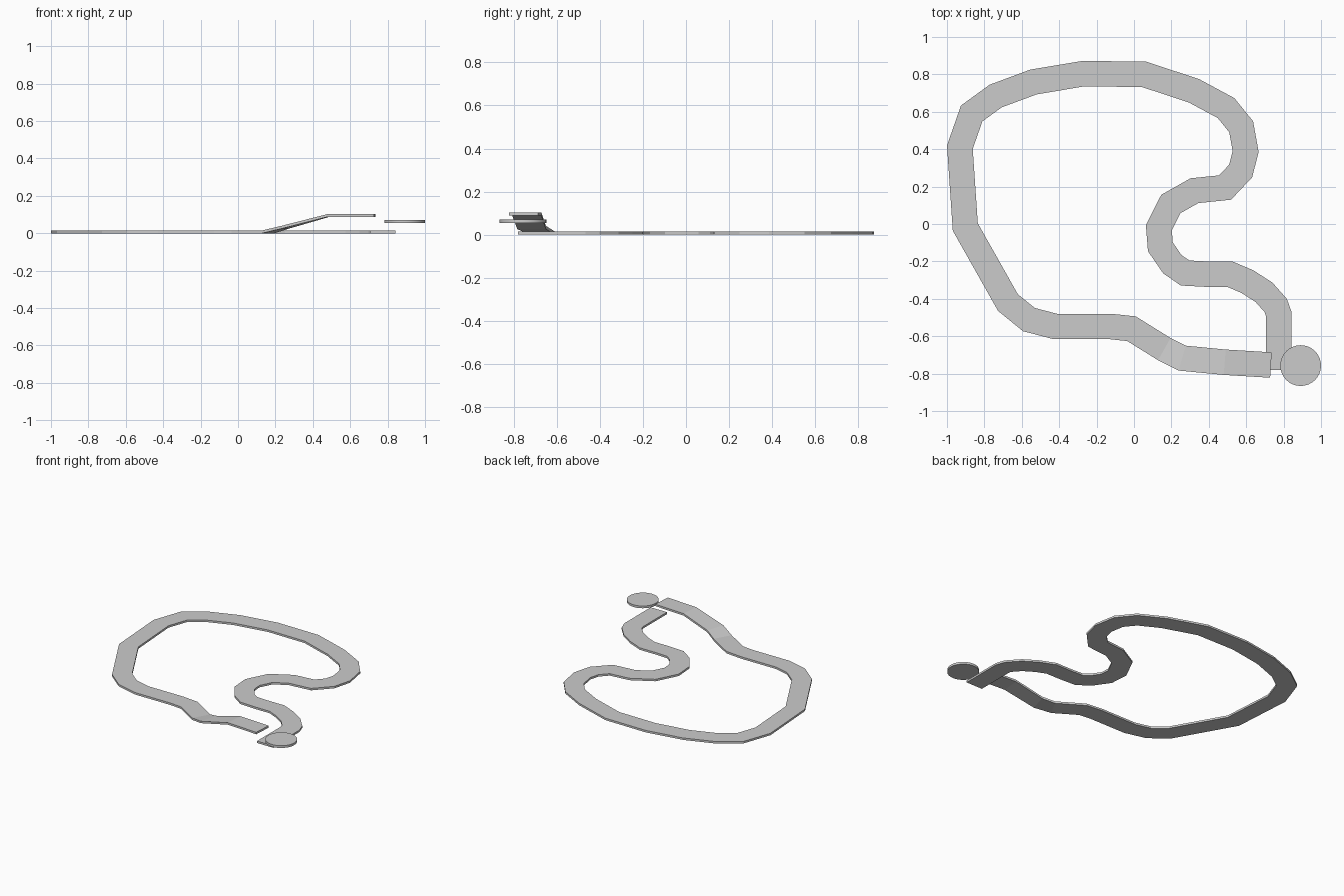
import bpy
import bmesh
from mathutils import Vector

if "Cube" in bpy.data.objects:
    bpy.data.objects.remove(bpy.data.objects["Cube"])

HALF_WIDTH = 0.068
THICKNESS = 0.015

# Centre line of the flat road, from the low end round to the foot of the ramp
flat = [
    (.773, -.78), (.773, -.478), (.758, -.436), (.695, -.365), (.606, -.308),
    (.512, -.268), (.385, -.268), (.273, -.262), (.205, -.215), (.141, -.122),
    (.133, -.02), (.197, .107), (.323, .178), (.487, .195), (.57, .283),
    (.597, .387), (.573, .52), (.492, .62), (.323, .711), (.055, .80),
    (-.27, .804), (-.538, .759), (-.74, .684), (-.868, .591), (-.931, .411),
    (-.902, -.016), (-.674, -.42), (-.562, -.511), (-.42, -.548),
    (-.125, -.548), (-.013, -.56), (.162, -.669),
]
# Ramp and raised end
ramp = [(.257, -.717, .026), (.485, -.739, .088), (.732, -.754, .088)]
path = [Vector((x, y, 0)) for x, y in flat] + [Vector(p) for p in ramp]


def side_offset(i):
    """Mitred sideways offset of the road edge at one path point."""
    dirs = []
    for a, b in ((i - 1, i), (i, i + 1)):
        if a >= 0 and b < len(path):
            d = path[b] - path[a]
            dirs.append(Vector((-d.y, d.x, 0)).normalized())
    mid = sum(dirs, Vector()).normalized()
    return mid * HALF_WIDTH / mid.dot(dirs[0])


# Road: sweep a rectangular section along the path
bm = bmesh.new()
rings = []
up = Vector((0, 0, THICKNESS))
for i, p in enumerate(path):
    s = side_offset(i)
    rings.append([bm.verts.new(v) for v in (p - s, p + s, p + s + up, p - s + up)])
for a, b in zip(rings, rings[1:]):
    for k in range(4):
        n = (k + 1) % 4
        bm.faces.new((a[k], a[n], b[n], b[k]))
bm.faces.new(rings[0])
bm.faces.new(rings[-1])
bmesh.ops.recalc_face_normals(bm, faces=bm.faces)
mesh = bpy.data.meshes.new("road")
bm.to_mesh(mesh)
bm.free()
bpy.context.collection.objects.link(bpy.data.objects.new("road", mesh))

# Round marker disc floating between the two road ends
bpy.ops.mesh.primitive_cylinder_add(vertices=32, radius=0.109, depth=0.017,
                                    location=(.891, -.757, .0625))
disc = bpy.context.object
disc.name = "marker_disc"
bpy.ops.object.shade_smooth_by_angle()
